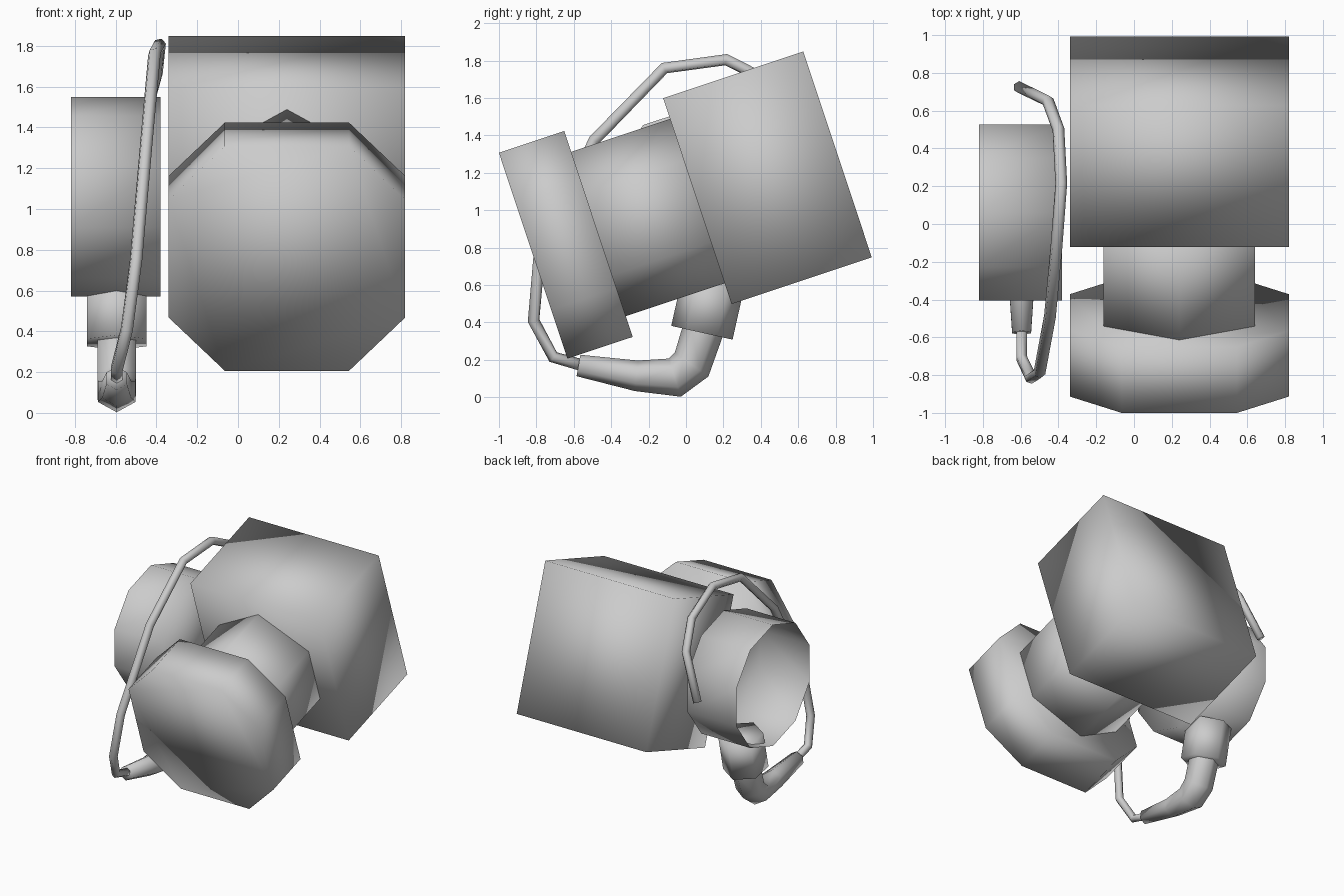
import bpy, bmesh
from math import sin, cos, tau, radians
from mathutils import Vector, Matrix

if "Cube" in bpy.data.objects:
    bpy.data.objects.remove(bpy.data.objects["Cube"])


def finish(name, bm):
    bmesh.ops.recalc_face_normals(bm, faces=bm.faces[:])
    mesh = bpy.data.meshes.new(name)
    bm.to_mesh(mesh)
    bm.free()
    mesh.shade_smooth()
    obj = bpy.data.objects.new(name, mesh)
    bpy.context.collection.objects.link(obj)
    return obj


def skin(name, rings, cap_start=True, cap_end=True):
    """Bridge a list of equal-sized point rings into a surface."""
    bm = bmesh.new()
    rows = [[bm.verts.new(p) for p in ring] for ring in rings]
    n = len(rows[0])
    for a, b in zip(rows, rows[1:]):
        for i in range(n):
            j = (i + 1) % n
            bm.faces.new((a[i], a[j], b[j], b[i]))
    if cap_start:
        bm.faces.new(rows[0][::-1])
    if cap_end:
        bm.faces.new(rows[-1])
    return finish(name, bm)


def polygon(sides, radius):
    """Regular polygon with a corner on +y."""
    return [(radius * sin(tau * i / sides), radius * cos(tau * i / sides))
            for i in range(sides)]


def prism(name, outline, z0, z1, matrix, **caps):
    rings = [[matrix @ Vector((x, y, z)) for x, y in outline] for z in (z0, z1)]
    return skin(name, rings, **caps)


def tube(name, path, radii, sides=6):
    """Sweep a polygon along a path, one corner kept towards the yz plane."""
    pts = [Vector(p) for p in path]
    rings = []
    side = Vector((1, 0, 0))
    prev = None
    for i, (p, r) in enumerate(zip(pts, radii)):
        t_in = (p - pts[max(i - 1, 0)]).normalized()
        t_out = (pts[min(i + 1, len(pts) - 1)] - p).normalized()
        t = (t_in + t_out).normalized()
        if prev is not None:
            side = prev.rotation_difference(t) @ side
        side = (side - t * side.dot(t)).normalized()
        up = t.cross(side)
        rings.append([p + side * a + up * b for a, b in polygon(sides, r)])
        prev = t
    return skin(name, rings)


# Tilted main axis, local -z runs backwards and up through the body
main = Matrix.Translation((0.24, -0.6425, 0.815)) @ Matrix.Rotation(radians(108.4), 4, 'X')

# Front plate: square with cut corners
h, c = 0.58, 0.305
plate = [(-c, h), (c, h), (h, c), (h, -c), (c, -h), (-c, -h), (-h, -c), (-h, c)]
prism("front_plate", plate, -0.184, 0.184, main)

# Hexagonal neck joining plate and rear block
prism("neck", polygon(6, 0.463), -0.76, -0.17, main)

# Rear block
prism("rear_block", [(-h, h), (h, h), (h, -h), (-h, -h)], -1.531, -0.741, main)

# Side cup, open towards the left
cup = Matrix.Translation((0, 0.06, 1.06)) @ Matrix(((0, 0, 1, 0), (1, 0, 0, 0),
                                                    (0, 1, 0, 0), (0, 0, 0, 1)))
prism("side_cup", polygon(10, 0.49), -0.82, -0.38, cup, cap_start=False)

# Collar under the cup
X = -0.595
tube("collar", [(X, 0.15, 0.635), (X, 0.085, 0.345)], [0.168, 0.168])

# Tapered elbow pipe
tube("elbow_pipe",
     [(X, 0.10, 0.40), (X, 0.085, 0.34), (X, 0.03, 0.175), (X, -0.06, 0.105),
      (X, -0.265, 0.115), (X, -0.575, 0.17)],
     [0.11, 0.11, 0.11, 0.107, 0.082, 0.058])

# Cable looping forward, over the top and down behind the cup
cable = [(X, -0.55, 0.17), (X, -0.71, 0.215), (-0.545, -0.815, 0.41),
         (-0.50, -0.785, 0.75), (-0.445, -0.49, 1.375), (-0.41, -0.115, 1.76),
         (-0.385, 0.215, 1.805), (-0.40, 0.50, 1.66), (-0.455, 0.65, 1.46),
         (-0.61, 0.725, 1.12)]
tube("cable", cable, [0.032] * len(cable))
